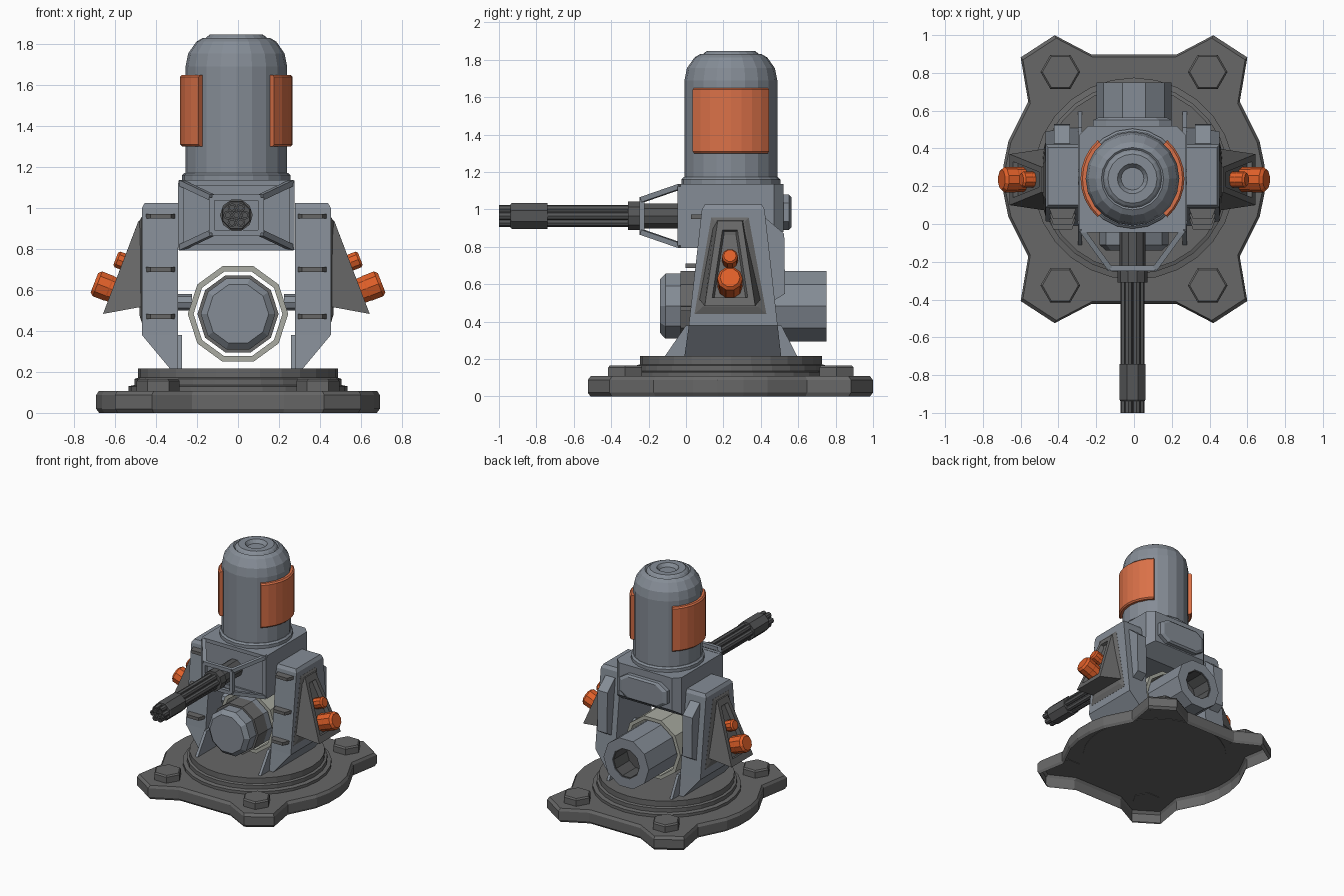
import bpy, bmesh, math
from mathutils import Matrix, Vector

if "Cube" in bpy.data.objects:
    bpy.data.objects.remove(bpy.data.objects["Cube"])

X0 = -0.008   # small sideways offset of the upper body
CY = 0.24     # turning axis in y
CENTRED = ("base", "hex", "turntable", "drum", "tube", "pod_cap")


def material(name, r, g, b):
    m = bpy.data.materials.new(name)
    m.diffuse_color = (r, g, b, 1)
    m.use_nodes = True
    m.node_tree.nodes["Principled BSDF"].inputs["Base Color"].default_value = m.diffuse_color
    return m


BLUE = material("blue_gray_paint", 0.235, 0.265, 0.305)
DARK = material("dark_gray_metal", 0.135, 0.135, 0.135)
GUN = material("gun_metal", 0.09, 0.092, 0.095)
ORANGE = material("orange_paint", 0.74, 0.115, 0.022)
LIGHT_ORANGE = material("light_orange_paint", 0.70, 0.165, 0.065)
PALE = material("pale_gray_metal", 0.40, 0.41, 0.36)


def loft(name, sections, mat, closed=False, bottom=True):
    """Skin a list of equal-length point loops, capping the ends."""
    bm = bmesh.new()
    dx = 0 if name.startswith(CENTRED) else X0
    rows = [[bm.verts.new((p[0] + dx, p[1], p[2])) for p in s] for s in sections]
    n = len(rows[0])
    pairs = list(zip(rows, rows[1:])) + ([(rows[-1], rows[0])] if closed else [])
    for a, b in pairs:
        for i in range(n):
            j = (i + 1) % n
            bm.faces.new((a[i], a[j], b[j], b[i]))
    if not closed:
        cap = bm.faces.new(rows[0])
        bm.faces.new(rows[-1])
    bmesh.ops.recalc_face_normals(bm, faces=bm.faces)
    if not bottom:
        bmesh.ops.delete(bm, geom=[cap], context='FACES_ONLY')
    me = bpy.data.meshes.new(name)
    bm.to_mesh(me)
    bm.free()
    me.materials.append(mat)
    ob = bpy.data.objects.new(name, me)
    bpy.context.collection.objects.link(ob)
    return ob


def lathe(name, profile, n, mat, origin=(0, 0, 0), axis=(0, 0, 1), start=0.0, closed=False):
    """Turn (radius, height) points around an axis."""
    ax = Vector(axis).normalized()
    if abs(ax.y) > 0.999:
        rot = Matrix.Rotation(-math.pi / 2 * (1 if ax.y > 0 else -1), 3, 'X')
    else:
        rot = ax.to_track_quat('Z', 'Y').to_matrix()
    o = Vector(origin)
    secs = [[o + rot @ Vector((r * math.cos(start + math.tau * i / n),
                               r * math.sin(start + math.tau * i / n), h))
             for i in range(n)] for r, h in profile]
    return loft(name, secs, mat, closed)


def prism_x(name, yz, x0, x1, mat):
    return loft(name, [[(x, y, z) for y, z in yz] for x in (x0, x1)], mat)


def rect(x0, x1, y0, y1, z):
    return [(x0, y0, z), (x1, y0, z), (x1, y1, z), (x0, y1, z)]


def strut(name, a, b, r, mat):
    a, b = Vector(a), Vector(b)
    lathe(name, [(r, 0), (r, (b - a).length)], 4, mat, a, b - a, math.pi / 4)


# Hollow base plate with four bolt lugs, open underneath
q = [(0.225, 0.66), (0.42, 0.762), (0.60, 0.645), (0.56, 0.41), (0.665, 0.20), (0.692, 0.07)]
right = q + [(x, -y) for x, y in reversed(q)]
outline = right + [(-x, y) for x, y in reversed(right)]
loft("base_plate", [[(x * k, CY - 0.003 + y * k, z) for x, y in outline]
                    for k, z in ((0.98, 0), (1, 0.02), (1, 0.088), (0.98, 0.108))], DARK, bottom=False)
for sx in (-1, 1):
    for sy in (-1, 1):
        lathe("hex_bolt", [(0.105, 0.104), (0.105, 0.155), (0.095, 0.166)], 6, DARK,
              (sx * 0.39, CY + sy * 0.565, 0))

# Turntable
lathe("turntable", [(0.535, 0.104), (0.535, 0.13), (0.505, 0.136), (0.505, 0.166), (0.487, 0.172),
                    (0.487, 0.216)], 28, DARK, (0, CY, 0))

for s in (-1, 1):
    # Side leg, tapering in at the foot
    loft("side_leg", [rect(s * 0.286, s * x, y0, y1, z) for x, y0, y1, z in (
        (0.315, -0.01, 0.51, 0.205), (0.461, 0.015, 0.49, 0.38),
        (0.461, 0.085, 0.42, 1.0), (0.447, 0.10, 0.405, 1.025))], BLUE)
    prism_x("foot_gusset", [(-0.12, 0.205), (0.60, 0.205), (0.51, 0.38), (0.0, 0.38)],
            s * 0.266, s * 0.288, BLUE)
    prism_x("rear_rail", [(0.36, 0.97), (0.43, 0.95), (0.525, 0.87), (0.53, 0.55), (0.45, 0.50)],
            s * 0.33, s * 0.415, BLUE)
    for z in (0.47, 0.70, 0.96):
        y = 0.085 - (1.0 - z) * 0.11
        loft("front_fin", [[(s * 0.30, y + 0.03, z + h), (s * 0.30, y, z + h), (s * 0.32, y - 0.055, z + h),
                            (s * 0.42, y - 0.055, z + h), (s * 0.44, y, z + h), (s * 0.44, y + 0.03, z + h)]
                           for h in (-0.012, 0.012)], DARK)

    # Sloping side pod on a bevelled frame, with a sunken panel
    frame = [(0.045, 0.44), (0.43, 0.44), (0.335, 0.957), (0.135, 0.957)]
    inner = [(0.09, 0.48), (0.385, 0.48), (0.315, 0.935), (0.155, 0.935)]
    loft("pod_frame", [[(s * x, y, z) for y, z in p] for x, p in
                       ((0.45, frame), (0.462, frame), (0.474, inner))], DARK)
    pod = (((0.45, 0.52, 0.07, 0.40), (0.45, 0.95, 0.15, 0.33)),
           ((0.651, 0.483, 0.10, 0.37), (0.478, 0.937, 0.17, 0.30)),
           ((0.633, 0.53, 0.14, 0.33), (0.496, 0.89, 0.195, 0.275)),
           ((0.605, 0.519, 0.15, 0.32), (0.468, 0.879, 0.205, 0.265)))
    loft("side_pod", [[(s * b[0], b[2], b[1]), (s * b[0], b[3], b[1]),
                       (s * t[0], t[3], t[1]), (s * t[0], t[2], t[1])] for b, t in pod], DARK)
    # Orange caps on the pod
    for x, z, r, h in ((0.575, 0.587, 0.068, 0.135), (0.513, 0.72, 0.043, 0.09)):
        lathe("pod_cap", [(r * 0.97, -0.02), (r * 0.97, h * 0.4), (r, h * 0.45), (r, h * 0.88), (r * 0.78, h)],
              10, ORANGE, (s * x, 0.235, z), (s * 0.932, 0, 0.361))
    # Axle between leg and ring
    lathe("drum_axle", [(0.04, 0), (0.04, 0.07)], 8, BLUE, (s * 0.225, 0.25, 0.54), (s, 0, 0))

    # Curved orange plate on the head
    mid = 0 if s > 0 else math.pi
    angles = [mid + math.radians(-48 + 12 * i) for i in range(9)]
    loft("head_plate", [[(r * math.cos(a), CY + r * math.sin(a), z)
                         for r, z in ((0.24, 1.30), (0.265, 1.30), (0.275, 1.31),
                                      (0.275, 1.64), (0.265, 1.65), (0.24, 1.65))]
                        for a in angles], LIGHT_ORANGE)

# Ammunition drum under the housing, with an open rear tube
drum_at = (0, 0, 0.483)
lathe("drum_front", [(0.15, -0.14), (0.182, -0.11), (0.182, 0.0)], 10, BLUE, drum_at, (0, 1, 0))
lathe("drum_band", [(0.198, -0.03), (0.198, 0.09)], 10, DARK, drum_at, (0, 1, 0))
lathe("drum_body", [(0.198, 0.09), (0.198, 0.75), (0.12, 0.75), (0.12, 0.56)], 10, BLUE, drum_at, (0, 1, 0))
lathe("tube_lining", [(0.12, 0.56), (0.12, 0.745), (0.112, 0.745), (0.112, 0.58)], 10, GUN,
      drum_at, (0, 1, 0))
lathe("drum_ring", [(0.217, 0.12), (0.245, 0.12), (0.245, 0.42), (0.217, 0.42)], 10, PALE,
      drum_at, (0, 1, 0), closed=True)

# Gun housing with chamfered rear corners
housing = prism_x("gun_housing", [(-0.03, 0.795), (0.40, 0.795), (0.52, 0.88), (0.52, 1.135),
                                  (-0.03, 1.135)], -0.283, 0.283, BLUE)
bm = bmesh.new()
bm.from_mesh(housing.data)
edges = [e for e in bm.edges if all(v.co.y > 0.45 for v in e.verts)
         and abs(e.verts[0].co.x - e.verts[1].co.x) < 0.01]
bmesh.ops.bevel(bm, geom=edges, offset=0.05, segments=1, affect='EDGES')
bm.to_mesh(housing.data)
bm.free()

# Rear hatch with bevelled rim
hatch = [(0.14, 0.095), (0.21, 0.05), (0.21, -0.05), (0.14, -0.095)]
hatch += [(-x, z) for x, z in reversed(hatch)]
loft("rear_hatch", [[(x * k, y, 0.985 + z * k) for x, z in hatch] for k, y in (
    (1, 0.50), (1, 0.55), (0.86, 0.563))], BLUE)

# Open frame carrying the barrels
corners = [(-1, -1), (1, -1), (1, 1), (-1, 1)]
back = [(x * 0.27, -0.03, 0.965 + z * 0.158) for x, z in corners]
front = [(x * 0.12, -0.235, 0.965 + z * 0.087) for x, z in corners]
for i in range(4):
    strut("frame_brace", back[i], front[i], 0.02, BLUE)
    strut("frame_front_bar", front[i], front[(i + 1) % 4], 0.02, BLUE)
    strut("frame_back_bar", back[i], back[(i + 1) % 4], 0.02, BLUE)

# Rotary gun
gun_at = (0, 0, 0.965)
lathe("gun_breech", [(0.07, 0.0), (0.07, -0.24), (0.08, -0.245), (0.08, -0.31)], 10, GUN, gun_at, (0, 1, 0))
lathe("barrel_collar", [(0.075, -0.74), (0.075, -0.93), (0.07, -0.937)], 8, GUN,
      gun_at, (0, 1, 0), math.pi / 8)
for i in range(7):
    a = math.tau * i / 6
    r = 0.042 if i < 6 else 0
    lathe("gun_barrel", [(0.022, -0.28), (0.022, -1.0), (0.012, -1.0), (0.012, -0.97)], 8, GUN,
          (r * math.cos(a), 0, 0.965 + r * math.sin(a)), (0, 1, 0))

# Domed sensor head
lathe("head_collar", [(0.265, 1.12), (0.265, 1.16), (0.252, 1.172)], 20, BLUE, (0, CY, 0))
lathe("sensor_head", [(0.248, 1.15), (0.248, 1.69), (0.235, 1.755), (0.195, 1.812), (0.165, 1.83),
                      (0.155, 1.822), (0.145, 1.835), (0.13, 1.846), (0.08, 1.846), (0.06, 1.82)],
      20, BLUE, (0, CY, 0))
